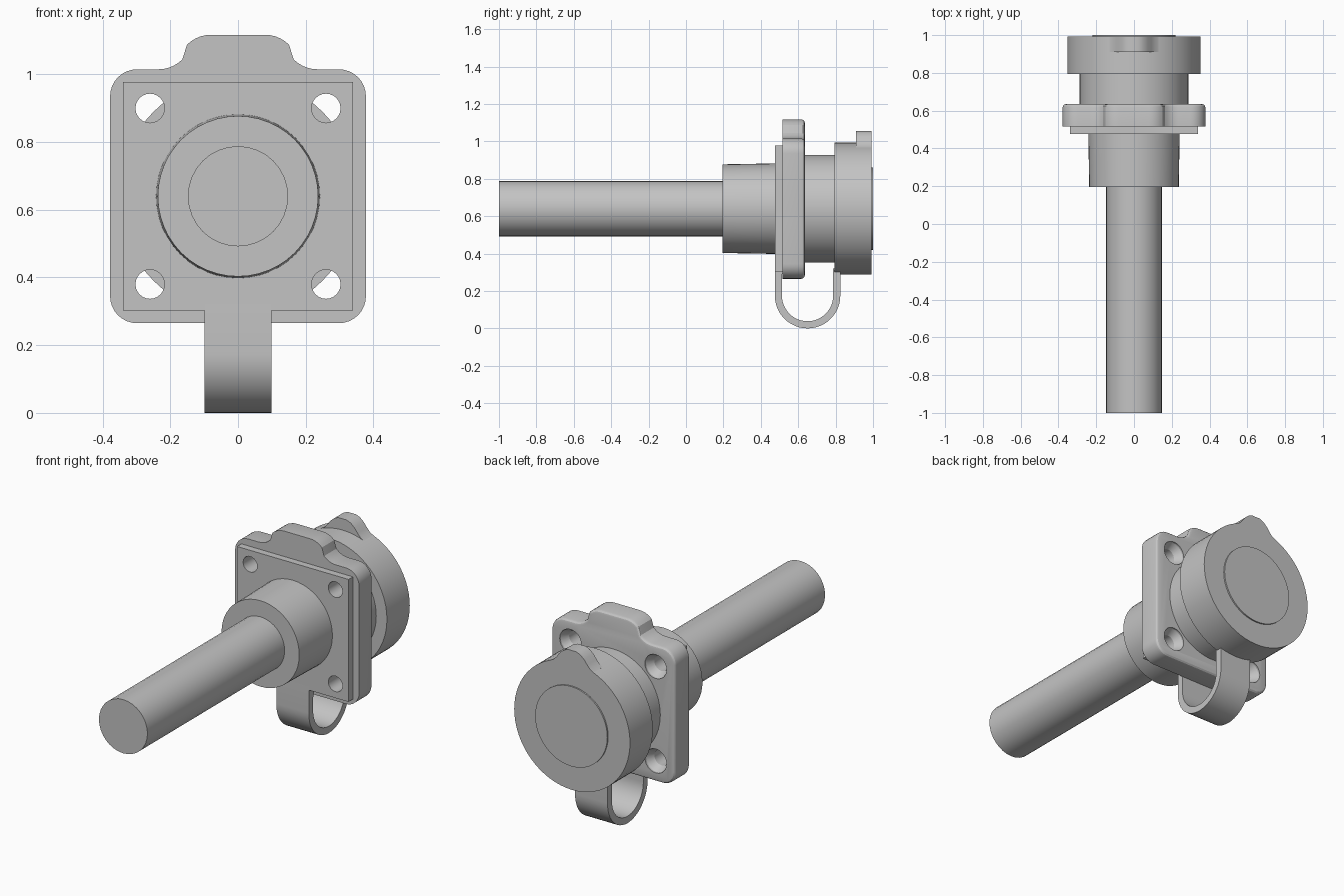
import bpy, bmesh
from math import sin, cos, pi, radians

cube = bpy.data.objects.get("Cube")
if cube:
    bpy.data.objects.remove(cube, do_unlink=True)

grey = bpy.data.materials.new("plain grey")
grey.use_nodes = True
grey.diffuse_color = (0.55, 0.55, 0.55, 1)
grey.node_tree.nodes["Principled BSDF"].inputs["Base Color"].default_value = (0.55, 0.55, 0.55, 1)

AXIS_Z = 0.64
parts = []


def finish(name, bm):
    bmesh.ops.recalc_face_normals(bm, faces=bm.faces)
    mesh = bpy.data.meshes.new(name)
    bm.to_mesh(mesh)
    bm.free()
    mesh.materials.append(grey)
    ob = bpy.data.objects.new(name, mesh)
    bpy.context.collection.objects.link(ob)
    parts.append(ob)
    return ob


def lathe(name, profile, sides=48, cx=0, cz=AXIS_Z):
    """Closed solid turned about a y-parallel axis; profile holds (y, radius)."""
    bm = bmesh.new()
    rings = []
    for y, r in profile:
        angles = [2 * pi * i / sides for i in range(sides)]
        rings.append([bm.verts.new((cx + r * sin(a), y, cz + r * cos(a))) for a in angles])
    for a, b in zip(rings, rings[1:]):
        for i in range(sides):
            j = (i + 1) % sides
            bm.faces.new((a[i], a[j], b[j], b[i]))
    bm.faces.new(rings[0])
    bm.faces.new(rings[-1])
    return finish(name, bm)


def prism(name, outline, y0, y1, bevel=0):
    """Extrude an (x, z) outline along y, optionally rounding the rear rim."""
    bm = bmesh.new()
    face = bm.faces.new([bm.verts.new((x, y0, z)) for x, z in outline])
    made = bmesh.ops.extrude_face_region(bm, geom=[face], use_keep_orig=True)["geom"]
    back = [v for v in made if isinstance(v, bmesh.types.BMVert)]
    bmesh.ops.translate(bm, verts=back, vec=(0, y1 - y0, 0))
    bmesh.ops.recalc_face_normals(bm, faces=bm.faces)
    if bevel:
        rim = [e for e in bm.edges if all(v.co.y > y1 - 1e-4 for v in e.verts)]
        bmesh.ops.bevel(bm, geom=rim, offset=bevel, segments=3, profile=0.5, affect='EDGES')
    return finish(name, bm)


def arc(cx, cz, r, start, end, steps=8):
    angles = [radians(start + (end - start) * i / steps) for i in range(steps + 1)]
    return [(cx + r * cos(a), cz + r * sin(a)) for a in angles]


def mirrored(half):
    """Complete an outline whose +x half is given from bottom to top."""
    return half + [(-x, z) for x, z in reversed(half)]


# Cable, collar, neck and end cap share one axis
lathe("cable", [(-1, 0.148), (0.25, 0.148)], 32)
lathe("collar", [(0.195, 0.237), (0.48, 0.242)])
lathe("neck", [(0.6, 0.288), (0.8, 0.288)], 64)
lathe("end_cap", [(0.793, 0.353), (0.992, 0.353)], 64)
lathe("end_disc", [(0.98, 0.22), (1.0, 0.22)])

# Flange with rounded corners and a raised top
half = (arc(0.298, 0.345, 0.08, -90, 0)
        + arc(0.298, 0.935, 0.08, 0, 90)
        + arc(0.235, 1.115, 0.1, 270, 225, 5)
        + arc(0.08, 1.017, 0.1, 45, 90, 5))
flange = prism("flange", mirrored(half), 0.515, 0.635, 0.018)

# Gasket plate
gasket = prism("gasket", mirrored([(0.34, 0.302), (0.34, 0.977)]), 0.477, 0.52)

# Four countersunk screw holes
for cx in (-0.26, 0.26):
    for cz in (0.38, 0.9):
        cutter = lathe("screw_hole_cutter",
                       [(0.4, 0.043), (0.585, 0.043), (0.625, 0.066), (0.7, 0.066)], 24, cx, cz)
        parts.remove(cutter)
        cutter.hide_render = True
        for plate in (flange, gasket):
            mod = plate.modifiers.new("screw hole", 'BOOLEAN')
            mod.operation = 'DIFFERENCE'
            mod.solver = 'EXACT'
            mod.object = cutter
            bpy.context.view_layer.objects.active = plate
            bpy.ops.object.modifier_apply(modifier=mod.name)
        bpy.data.objects.remove(cutter, do_unlink=True)

# Thumb tab on the end cap
prism("cap_tab", mirrored([(0.1, 0.9), (0.13, 0.968), (0.11, 0.98), (0.092, 1.0), (0.073, 1.025),
                           (0.05, 1.045), (0.025, 1.055)]), 0.91, 0.992)

# Strap looping from the gasket to the cap
outer = [(0.477, 0.32)] + arc(0.65, 0.175, 0.175, 180, 360, 24) + [(0.825, 0.32)]
inner = [(0.515, 0.32)] + arc(0.65, 0.175, 0.137, 180, 360, 24) + [(0.787, 0.32)]
bm = bmesh.new()
rows = [[bm.verts.new((x, y, z)) for y, z in path for x in (-0.099, 0.099)]
        for path in (outer, inner)]
loops = [(o0, o1, i1, i0) for o0, o1, i0, i1 in
         zip(rows[0][::2], rows[0][1::2], rows[1][::2], rows[1][1::2])]
for a, b in zip(loops, loops[1:]):
    for k in range(4):
        m = (k + 1) % 4
        bm.faces.new((a[k], a[m], b[m], b[k]))
bm.faces.new(loops[0])
bm.faces.new(loops[-1])
finish("strap", bm)

# Smooth curved walls, keep hard edges
bpy.ops.object.select_all(action='DESELECT')
for ob in parts:
    ob.select_set(True)
bpy.context.view_layer.objects.active = parts[0]
bpy.ops.object.shade_smooth_by_angle(angle=radians(28))
